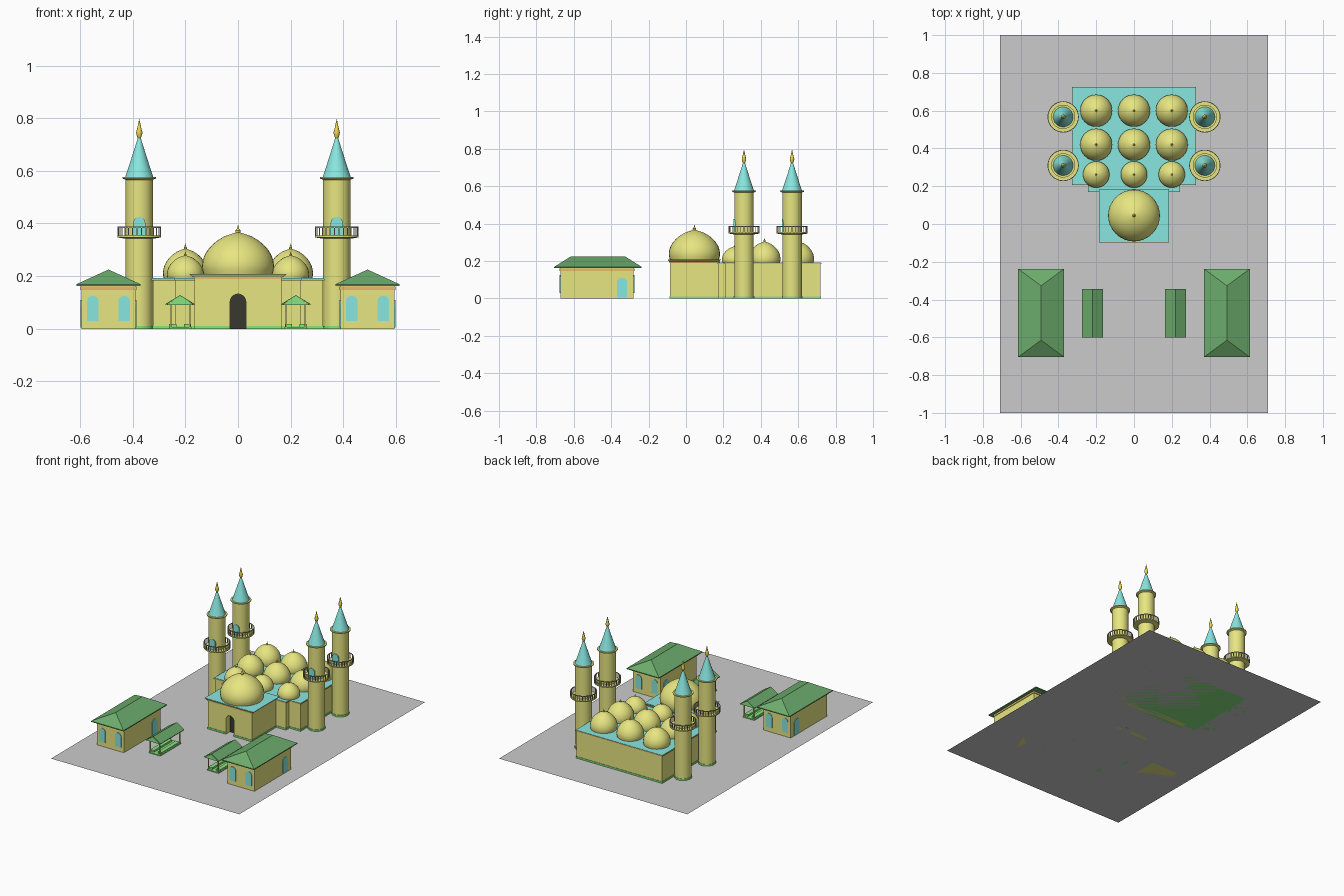
import bpy, bmesh, math
from math import pi, sin, cos, radians

if "Cube" in bpy.data.objects:
    bpy.data.objects.remove(bpy.data.objects["Cube"])


def material(name, r, g, b):
    m = bpy.data.materials.new(name)
    m.diffuse_color = (r, g, b, 1)
    m.use_nodes = True
    m.node_tree.nodes["Principled BSDF"].inputs["Base Color"].default_value = m.diffuse_color
    return m


YELLOW = material("yellow", 0.8, 0.79, 0.22)
TEAL = material("teal", 0.25, 0.8, 0.75)
DARK = material("dark_green", 0.15, 0.41, 0.15)
GREEN = material("bright_green", 0.25, 0.78, 0.22)
ORANGE = material("orange", 0.8, 0.5, 0.15)
GOLD = material("gold", 0.85, 0.68, 0.08)
BLACK = material("black", 0.04, 0.04, 0.03)
RAIL = material("rail", 0.5, 0.49, 0.35)


def make(name, verts, faces, mat=None, smooth=False):
    me = bpy.data.meshes.new(name)
    me.from_pydata(verts, [], faces)
    bm = bmesh.new()
    bm.from_mesh(me)
    bmesh.ops.remove_doubles(bm, verts=bm.verts, dist=1e-5)
    bmesh.ops.recalc_face_normals(bm, faces=bm.faces)
    bm.to_mesh(me)
    bm.free()
    if smooth:
        me.polygons.foreach_set("use_smooth", [True] * len(me.polygons))
        me.set_sharp_from_angle(angle=radians(35))
    if mat:
        me.materials.append(mat)
    ob = bpy.data.objects.new(name, me)
    bpy.context.collection.objects.link(ob)
    return ob


def frustum(name, r0, z0, r1, z1, mat):
    """Rectangles (x0, x1, y0, y1) at two heights, joined."""
    v = [(r[i], r[j], z) for r, z in ((r0, z0), (r1, z1))
         for i, j in ((0, 2), (1, 2), (1, 3), (0, 3))]
    f = [(0, 1, 2, 3), (4, 5, 6, 7)] + [(i, (i + 1) % 4, 4 + (i + 1) % 4, 4 + i) for i in range(4)]
    return make(name, v, f, mat)


def box(name, x0, x1, y0, y1, z0, z1, mat):
    r = (x0, x1, y0, y1)
    return frustum(name, r, z0, r, z1, mat)


def prism(name, pts, y0, y1, mat):
    """Outline in x/z extruded along y."""
    n = len(pts)
    v = [(x, y, z) for y in (y0, y1) for x, z in pts]
    f = [tuple(range(n)), tuple(range(n, 2 * n))]
    f += [(i, (i + 1) % n, n + (i + 1) % n, n + i) for i in range(n)]
    return make(name, v, f, mat)


def lathe(name, prof, loc, mat, n=32):
    v = [(loc[0] + r * cos(2 * pi * k / n), loc[1] + r * sin(2 * pi * k / n), loc[2] + z)
         for r, z in prof for k in range(n)]
    f = [(i * n + k, i * n + (k + 1) % n, (i + 1) * n + (k + 1) % n, (i + 1) * n + k)
         for i in range(len(prof) - 1) for k in range(n)]
    return make(name, v, f, mat, True)


def arch_pts(w, z0, z1):
    r = w / 2
    return [(-r, z0)] + [(-r * cos(pi * i / 12), z1 - r + r * sin(pi * i / 12))
                         for i in range(13)] + [(r, z0)]


def arch(name, w, z0, z1, x, y, mat, turn=0, depth=0.006):
    ob = prism(name, arch_pts(w, z0, z1), -depth / 2, depth / 2, mat)
    ob.location = (x, y, 0)
    ob.rotation_euler.z = turn
    return ob


def dome(name, x, y, z, r, h):
    prof = [(.96, 0), (.99, .1), (1, .2), (.98, .32), (.93, .45), (.84, .58), (.72, .7),
            (.57, .81), (.38, .91), (.2, .965), (.07, 1), (.0, 1.01)]
    lathe(name, [(a * r, b * h) for a, b in prof], (x, y, z), YELLOW)
    lathe(name + "_finial", [(.06 * r, .98 * h), (.07 * r, 1.05 * h), (.03 * r, 1.1 * h), (0, 1.2 * h)],
          (x, y, z), GOLD, 12)


# grounds
make("courtyard", [(-.71, -1, 0), (.71, -1, 0), (.71, 1, 0), (-.71, 1, 0)], [(0, 1, 2, 3)])

# prayer hall and link section: walls, trim, roof, green plinth
for nm, x, y0, y1 in (("hall", .322, .212, .718), ("link", .238, .175, .23)):
    box(nm + "_walls", -x, x, y0, y1, 0, .184, YELLOW)
    e = .006
    box(nm + "_trim", -x - e, x + e, y0 - e, y1 + e, .184, .19, ORANGE)
    box(nm + "_roof", -x - e + .002, x + e - .002, y0 - e + .002, y1 + e - .002, .19, .192, TEAL)
    box(nm + "_plinth", -x - .003, x + .003, y0 - .003, y1 + .003, 0, .011, GREEN)

# entrance block with recessed arched doorway
box("entrance_walls", -.165, .165, -.04, .18, 0, .192, YELLOW)
prism("entrance_front", [(-.165, 0)] + arch_pts(.06, 0, .132) + [(.165, 0), (.165, .192), (-.165, .192)],
      -.086, -.04, YELLOW)
arch("entrance_door", .06, 0, .132, 0, -.043, BLACK)
for s in (-1, 1):
    box("entrance_plinth", s * .03, s * .168, -.089, .18, 0, .011, GREEN)
box("entrance_trim", -.168, .168, -.089, .182, .19, .196, ORANGE)
frustum("entrance_cornice", (-.17, .17, -.09, .18), .196, (-.185, .185, -.097, .186), .207, YELLOW)
box("entrance_roof", -.184, .184, -.096, .185, .207, .209, TEAL)

# domes
dome("main_dome", 0, .045, .209, .137, .156)
for x in (-.2, 0, .2):
    dome("rear_dome", x, .6, .191, .085, .112)
    dome("middle_dome", x, .42, .191, .085, .112)
    dome("front_dome", x, .262, .191, .07, .087)


# minarets
def minaret(x, y):
    p = (x, y, 0)
    lathe("minaret_plinth", [(0, 0), (.055, 0), (.055, .011), (.05, .011)], p, GREEN)
    lathe("minaret_shaft", [(.052, .01), (.052, .566), (.064, .571), (.064, .577), (0, .577)], p, YELLOW)
    lathe("minaret_balcony", [(.052, .342), (.083, .347), (.083, .354), (.052, .354)], p, YELLOW)
    lathe("balcony_handrail", [(.079, .383), (.083, .383), (.083, .388), (.079, .388), (.079, .383)], p, RAIL)
    v, f = [], []
    for k in range(30):  # balusters, gathered in one mesh
        a, b = 2 * pi * k / 30, len(v)
        cx, cy = x + .081 * cos(a), y + .081 * sin(a)
        v += [(cx + i * .0018, cy + j * .0018, z) for z in (.354, .384)
              for i, j in ((-1, -1), (1, -1), (1, 1), (-1, 1))]
        f += [(b + i, b + (i + 1) % 4, b + 4 + (i + 1) % 4, b + 4 + i) for i in range(4)]
    make("balcony_balusters", v, f, RAIL)
    arch("minaret_window", .046, .354, .425, x, y - .047, TEAL, 0, .016)
    lathe("minaret_spire", [(.053, .577), (.04, .616), (.01, .71), (.004, .73), (0, .73)], p, TEAL)
    lathe("minaret_finial", [(.005, .722), (.011, .738), (.012, .746), (.007, .765), (.003, .785), (0, .797)],
          p, GOLD, 16)


for s in (-1, 1):
    for y in (.31, .567):
        minaret(s * .375, y)

# side houses with hipped roofs
for s in (-1, 1):
    c = s * .492
    box("house_walls", c - .102, c + .102, -.672, -.28, 0, .165, YELLOW)
    box("house_trim", c - .106, c + .106, -.676, -.276, .148, .16, ORANGE)
    eave = (c - .122, c + .122, -.705, -.237)
    frustum("house_eaves", eave, .163, eave, .169, DARK)
    frustum("house_roof", eave, .169, (c, c, -.615, -.327), .225, DARK)
    for d in (-.06, .06):
        arch("house_front_window", .045, .03, .125, c + d, -.673, TEAL)
        arch("house_back_window", .045, .03, .125, c + d, -.279, TEAL)
    for d in (-.103, .103):
        arch("house_side_door", .055, .005, .11, c + d, -.342, TEAL, pi / 2)

# open shelters with gabled roofs and benches
for s in (-1, 1):
    c = s * .22
    box("shelter_floor", c - .043, c + .043, -.585, -.36, 0, .006, GREEN)
    prism("shelter_roof", [(c - .056, .09), (c, .124), (c + .056, .09), (c + .056, .094),
                           (c, .128), (c - .056, .094)], -.6, -.345, DARK)
    for y in (-.598, -.353):
        prism("shelter_gable", [(c - .054, .09), (c + .054, .09), (c, .125)], y - .004, y + .006, GREEN)
    for d in (-1, 1):
        box("shelter_bench", c + d * .028 - .014, c + d * .028 + .014, -.57, -.375, .006, .018, GREEN)
        for y in (-.58, -.365):
            box("shelter_post", c + d * .036 - .003, c + d * .036 + .003, y - .003, y + .003, .004, .1, YELLOW)
